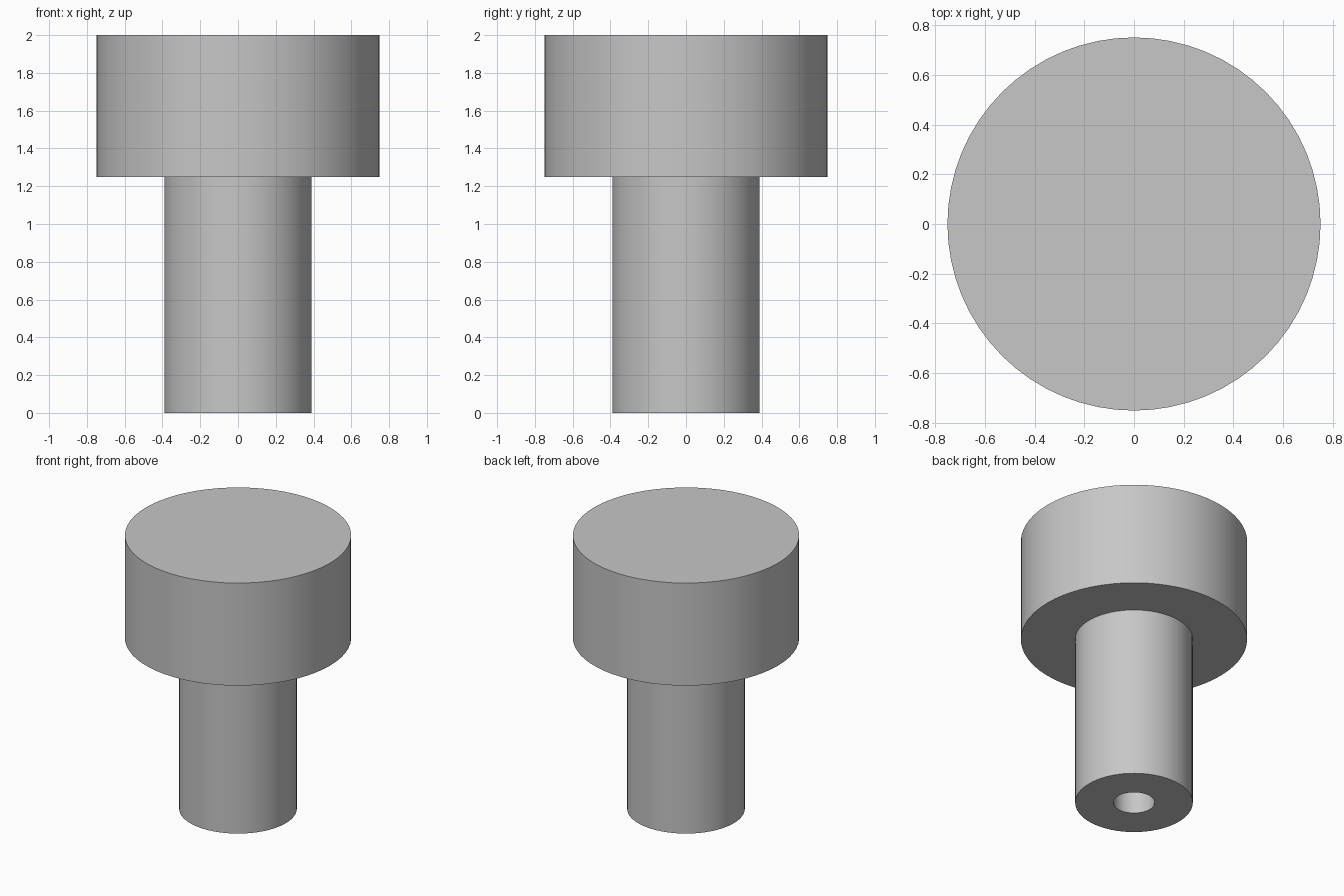
import bpy
import bmesh
from math import tau, radians

cube = bpy.data.objects.get("Cube")
if cube:
    bpy.data.objects.remove(cube, do_unlink=True)

SEGMENTS = 64
HEAD_RADIUS, STEM_RADIUS, BORE_RADIUS = 0.75, 0.39, 0.137
TOP, SHOULDER, BORE_DEPTH = 2.0, 1.25, 1.0

# Plain grey material
grey = bpy.data.materials.new("plain grey")
grey.use_nodes = True
colour = (0.57, 0.57, 0.57, 1)
grey.diffuse_color = colour
grey.node_tree.nodes["Principled BSDF"].inputs["Base Color"].default_value = colour


def lathe(name, profile):
    """Turn a (radius, height) profile about the z axis."""
    bm = bmesh.new()
    verts = [bm.verts.new((r, 0, z)) for r, z in profile]
    edges = [bm.edges.new(pair) for pair in zip(verts, verts[1:])]
    bmesh.ops.spin(bm, geom=verts + edges, cent=(0, 0, 0), axis=(0, 0, 1),
                   angle=tau, steps=SEGMENTS, use_merge=True)
    bmesh.ops.remove_doubles(bm, verts=bm.verts[:], dist=0.0001)
    bmesh.ops.recalc_face_normals(bm, faces=bm.faces[:])
    mesh = bpy.data.meshes.new(name)
    bm.to_mesh(mesh)
    bm.free()
    mesh.materials.append(grey)
    obj = bpy.data.objects.new(name, mesh)
    bpy.context.collection.objects.link(obj)
    return obj


# Wide head, narrower stem and blind bore in the foot, as one turned solid
knob = lathe("knob_with_bored_stem", [
    (0, TOP), (HEAD_RADIUS, TOP), (HEAD_RADIUS, SHOULDER),
    (STEM_RADIUS, SHOULDER), (STEM_RADIUS, 0),
    (BORE_RADIUS, 0), (BORE_RADIUS, BORE_DEPTH), (0, BORE_DEPTH)])

# Smooth round walls with sharp rims
bpy.ops.object.select_all(action='DESELECT')
knob.select_set(True)
bpy.context.view_layer.objects.active = knob
bpy.ops.object.shade_smooth_by_angle(angle=radians(30))
